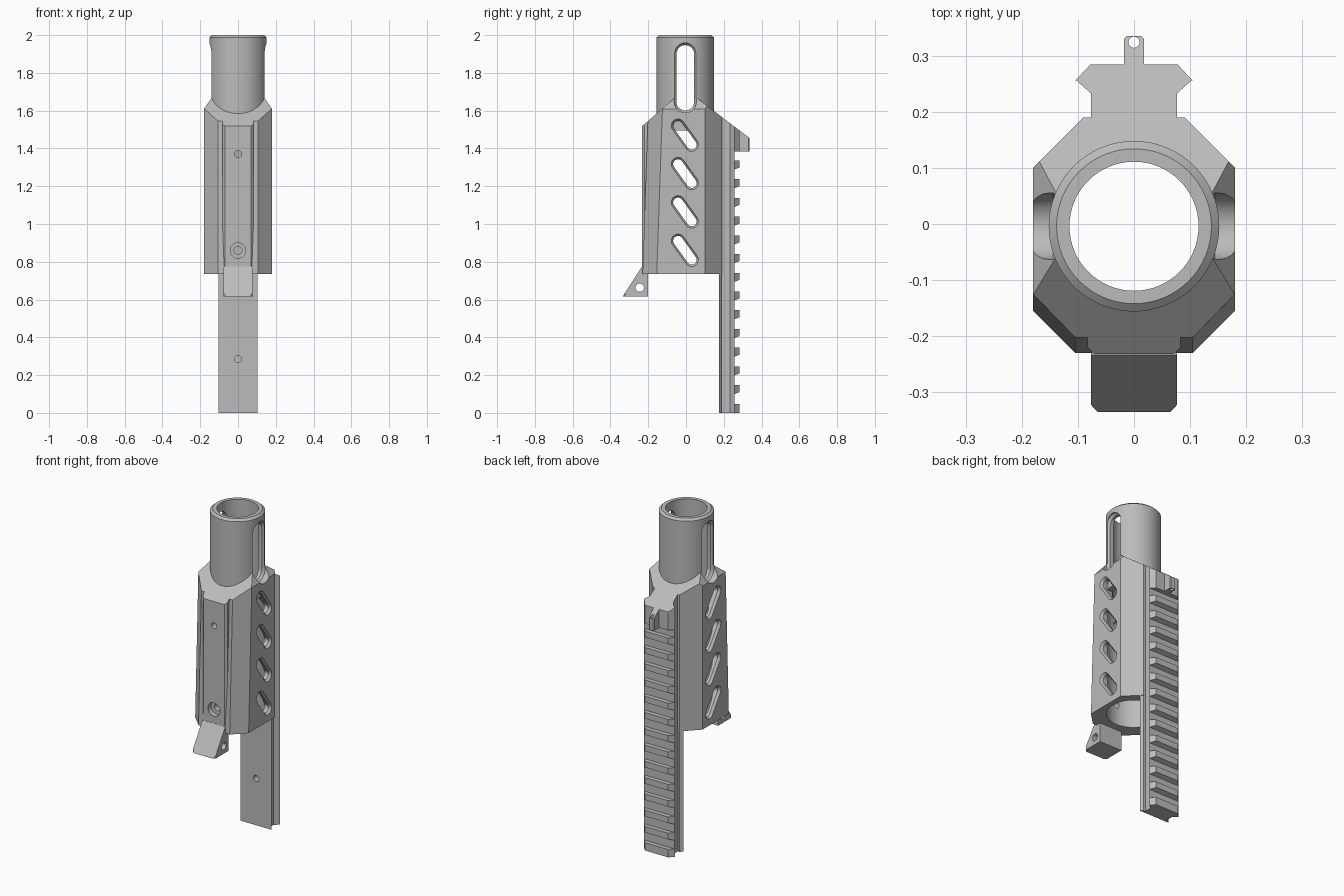
import bpy, bmesh, math
from mathutils import Vector

if "Cube" in bpy.data.objects:
    bpy.data.objects.remove(bpy.data.objects["Cube"])

GREY = (0.5, 0.5, 0.5, 1)
mat = bpy.data.materials.new("matte_grey")
mat.use_nodes = True
mat.diffuse_color = GREY
bsdf = mat.node_tree.nodes["Principled BSDF"]
bsdf.inputs["Base Color"].default_value = GREY
bsdf.inputs["Roughness"].default_value = 0.6

CY = -0.004          # bore axis
BASE = 0.735         # underside of the body
FRONT = ((0, -0.23, 1.52), (0, -0.87, 1))
BACK = ((0, 0.33, 1.46), (0, 0.76, 1))
SIDES = [((s * 0.18, 0, 1.61), (s * 1.43, 0, 1)) for s in (-1, 1)]


def loft(name, rings, planes=()):
    """Skin matching rings, cap both ends, then slice off everything beyond the planes."""
    bm = bmesh.new()
    loops = [[bm.verts.new(p) for p in ring] for ring in rings]
    n = len(loops[0])
    for a, b in zip(loops, loops[1:]):
        for i in range(n):
            j = (i + 1) % n
            bm.faces.new((a[i], a[j], b[j], b[i]))
    bm.faces.new(loops[0][::-1])
    bm.faces.new(loops[-1])
    for co, no in planes:
        bmesh.ops.bisect_plane(bm, geom=bm.verts[:] + bm.edges[:] + bm.faces[:], dist=1e-5,
                               plane_co=co, plane_no=Vector(no).normalized(), clear_outer=True)
        bmesh.ops.holes_fill(bm, edges=bm.edges[:], sides=0)
    bmesh.ops.recalc_face_normals(bm, faces=bm.faces[:])
    me = bpy.data.meshes.new(name)
    bm.to_mesh(me)
    bm.free()
    me.materials.append(mat)
    ob = bpy.data.objects.new(name, me)
    bpy.context.scene.collection.objects.link(ob)
    return ob


def mirrored(half):
    """Close a right-hand half outline across x = 0."""
    return half + [(-x, y) for x, y in reversed(half)]


def prism_z(name, outline, z0, z1, planes=()):
    return loft(name, [[(x, y, z) for x, y in outline] for z in (z0, z1)], planes)


def prism_x(name, outline, half_width):
    return loft(name, [[(x, y, z) for y, z in outline] for x in (-half_width, half_width)])


def turned(name, profile, centre=(0, CY, 0), axis="z", n=64):
    """Round solid from (radius, position) pairs along an axis."""
    c = Vector(centre)
    rings = []
    for r, d in profile:
        ring = []
        for i in range(n):
            a = math.tau * i / n
            u, v = r * math.cos(a), r * math.sin(a)
            ring.append(c + Vector({"x": (d, u, v), "y": (u, d, v), "z": (u, v, d)}[axis]))
        rings.append(ring)
    return loft(name, rings)


def slot(name, side, p, q, inner, outer, surface):
    """Rounded slot cutter through one side wall, with a chamfered mouth."""
    ang = math.atan2(q[1] - p[1], q[0] - p[0])
    rings = []
    for x, r in ((0.02, inner), (surface - 0.014, inner), (surface, outer), (0.25, outer)):
        ring = []
        for (y, z), start in ((q, ang - math.pi / 2), (p, ang + math.pi / 2)):
            for i in range(13):
                a = start + math.pi * i / 12
                ring.append((side * x, y + r * math.cos(a), z + r * math.sin(a)))
        rings.append(ring)
    return loft(name, rings)


def carve(target, cutters):
    for c in cutters:
        m = target.modifiers.new("cut", "BOOLEAN")
        m.operation, m.solver, m.object = "DIFFERENCE", "EXACT", c
    bpy.context.view_layer.update()
    me = bpy.data.meshes.new_from_object(
        target.evaluated_get(bpy.context.evaluated_depsgraph_get()))
    target.modifiers.clear()
    target.data = me


# Eight-sided body, flaring forward toward the bottom
def section(front):
    return mirrored([(0.105, front), (0.18, front + 0.075), (0.18, 0.1), (0.09, 0.19)])


body = loft("body", [[(x, y, BASE) for x, y in section(-0.23)],
                     [(x, y, 1.75) for x, y in section(-0.195)]], [FRONT, BACK] + SIDES)

# Upper tube
tube = turned("upper_tube", [(0.152, 1.495), (0.152, 1.988), (0.138, 2.0)])

# Raised front rib
rib = prism_z("front_rib", mirrored([(0.07, -0.232), (0.083, -0.22), (0.083, -0.18)]),
              BASE + 0.001, 1.7, [FRONT])

# Angled front foot
foot = loft("front_foot", [[(x, y, z) for x, y in
            mirrored([(0.065, -0.335), (0.077, -0.322), (0.077, -0.2)])] for z in (0.617, 0.8)],
            [((0, -0.335, 0.617), (0, -1.55, 1)), ((0, -0.2, 0.775), (0, 0, 1))])

# Rear rail: base, solid upper end, regular teeth
rail = prism_z("rail_base", mirrored([(0.104, 0.174), (0.0885, 0.189), (0.077, 0.189),
                                      (0.077, 0.233), (0.104, 0.257)]), 0, 1.75, [BACK])
CROWN = mirrored([(0.104, 0.256), (0.078, 0.284)])
rail_end = prism_z("rail_end", CROWN, 1.383, 1.75, [BACK])
for i in range(14):
    z = 0.0991 * i
    prism_z(f"rail_tooth_{i + 1}", CROWN, z, z + 0.048,
            [((0, 0.256, z), (0, 0.4, -1))] if i else ())

# Lanyard tab on the upper end of the rail
tab = prism_z("rear_tab", mirrored([(0.018, 0.27), (0.018, 0.33), (0.013, 0.335)]),
              1.383, 1.75, [BACK])

# Cutters
body_bore = turned("body_bore", [(0.15, 0.6), (0.15, 1.42), (0.115, 1.5), (0.13, 1.501),
                                 (0.13, 1.9)])
tube_bore = turned("tube_bore", [(0.115, 1.4), (0.115, 2.1)])
tube_slots, side_slots = [], []
for s in (-1, 1):
    tube_slots.append(slot("tube_slot", s, (CY, 1.648), (CY, 1.9), 0.047, 0.059, 0.144))
    for k in range(4):
        z = 1.47 - 0.203 * k
        side_slots.append(slot("side_slot", s, (-0.042, z + 0.05), (0.03, z - 0.05),
                               0.026, 0.036, 0.18))
upper_hole = turned("upper_hole", [(0.018, -0.3), (0.018, -0.1)], (0, 0, 1.37), "y", 24)
lower_hole = turned("lower_hole", [(0.041, -0.3), (0.041, -0.2), (0.021, -0.199),
                                   (0.021, -0.1)], (0, 0, 0.86), "y", 24)
rail_hole = turned("rail_hole", [(0.019, 0.1), (0.019, 0.24)], (0, 0, 0.285), "y", 24)
foot_hole = turned("foot_hole", [(0.022, -0.2), (0.022, 0.2)], (0, -0.245, 0.663), "x", 24)
tab_hole = turned("tab_hole", [(0.01, 1.2), (0.01, 1.7)], (0, 0.324, 0), "z", 24)

carve(body, [body_bore, upper_hole, lower_hole] + tube_slots + side_slots)
carve(tube, [tube_bore] + tube_slots)
carve(rib, [upper_hole, lower_hole])
carve(foot, [foot_hole])
carve(rail, [rail_hole])
carve(tab, [tab_hole])
for c in [body_bore, tube_bore, upper_hole, lower_hole, rail_hole, foot_hole, tab_hole,
          *tube_slots, *side_slots]:
    bpy.data.objects.remove(c)

# Smooth the round walls, keep creases sharp
bpy.ops.object.select_all(action="DESELECT")
for ob in (body, tube, rib, foot, rail, tab):
    ob.select_set(True)
bpy.context.view_layer.objects.active = body
bpy.ops.object.shade_smooth_by_angle(angle=math.radians(25))
